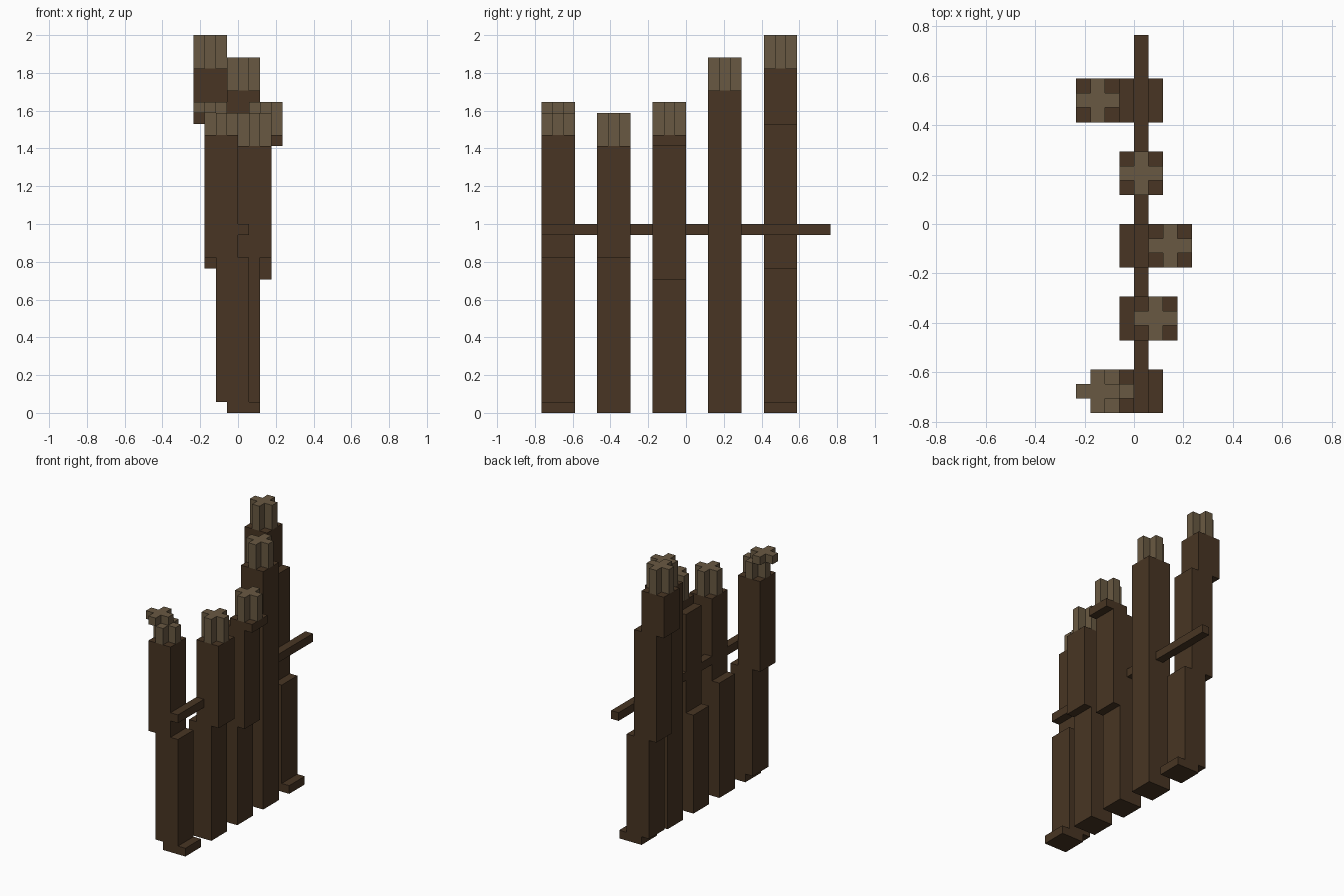
import bpy
import bmesh

U = 2 / 34  # one block

cube = bpy.data.objects.get("Cube")
if cube:
    bpy.data.objects.remove(cube, do_unlink=True)


def material(name, rgb):
    lin = [((c / 255 + 0.055) / 1.055) ** 2.4 for c in rgb] + [1.0]
    m = bpy.data.materials.new(name)
    m.use_nodes = True
    m.diffuse_color = lin
    bsdf = next(n for n in m.node_tree.nodes if n.type == 'BSDF_PRINCIPLED')
    bsdf.inputs["Base Color"].default_value = lin
    bsdf.inputs["Roughness"].default_value = 0.9
    return m


BARK = material("dark bark", (72, 53, 35))
WOOD = material("pale cut wood", (105, 89, 66))


def prism(name, outline, offset, mat):
    """Extrude a closed outline (block units) along offset."""
    bm = bmesh.new()
    face = bm.faces.new([bm.verts.new([c * U for c in p]) for p in outline])
    ext = bmesh.ops.extrude_face_region(bm, geom=[face])
    verts = [v for v in ext["geom"] if isinstance(v, bmesh.types.BMVert)]
    bmesh.ops.translate(bm, verts=verts, vec=[c * U for c in offset])
    bmesh.ops.recalc_face_normals(bm, faces=bm.faces[:])
    mesh = bpy.data.meshes.new(name)
    bm.to_mesh(mesh)
    bm.free()
    mesh.materials.append(mat)
    obj = bpy.data.objects.new(name, mesh)
    bpy.context.scene.collection.objects.link(obj)
    return obj


def trunk(name, y, steps, top):
    """Square post whose sections, given as (bottom z, left x), step sideways."""
    left, right = [], []
    for i, (z0, x) in enumerate(steps):
        z1 = steps[i + 1][0] if i + 1 < len(steps) else top
        left += [(x, y, z0), (x, y, z1)]
        right += [(x + 3, y, z0), (x + 3, y, z1)]
    prism(name, left + right[::-1], (0, 3, 0), BARK)


def crown(name, x, y, z, height):
    """Plus-shaped post tip."""
    plus = [(1, 0), (2, 0), (2, 1), (3, 1), (3, 2), (2, 2),
            (2, 3), (1, 3), (1, 2), (0, 2), (0, 1), (1, 1)]
    prism(name, [(x + a, y + b, z) for a, b in plus], (0, 0, height), WOOD)


# Posts from front to back: y, stepped sections, trunk top, crown pieces (x, z, height)
posts = [
    (-13, [(0, -1), (1, -2), (14, -3)], 25, [(-3, 25, 2), (-4, 27, 1)]),
    (-8, [(0, -1), (14, 0)], 24, [(0, 24, 3)]),
    (-3, [(0, -1), (12, 0), (24, 1)], 25, [(1, 25, 3)]),
    (2, [(0, -1)], 29, [(-1, 29, 3)]),
    (7, [(0, -1), (1, -2), (13, -3), (26, -4)], 31, [(-4, 31, 3)]),
]
for i, (y, steps, top, tips) in enumerate(posts, 1):
    trunk(f"post_{i}", y, steps, top)
    for j, (x, z, h) in enumerate(tips, 1):
        crown(f"post_{i}_tip_{j}", x, y, z, h)

# Cross rail, running between the posts and past the outer ones
for i, (y0, y1) in enumerate([(-13, -8), (-5, -3), (0, 2), (5, 13)], 1):
    prism(f"rail_{i}", [(0, y0, 16), (1, y0, 16), (1, y0, 17), (0, y0, 17)],
          (0, y1 - y0, 0), BARK)
